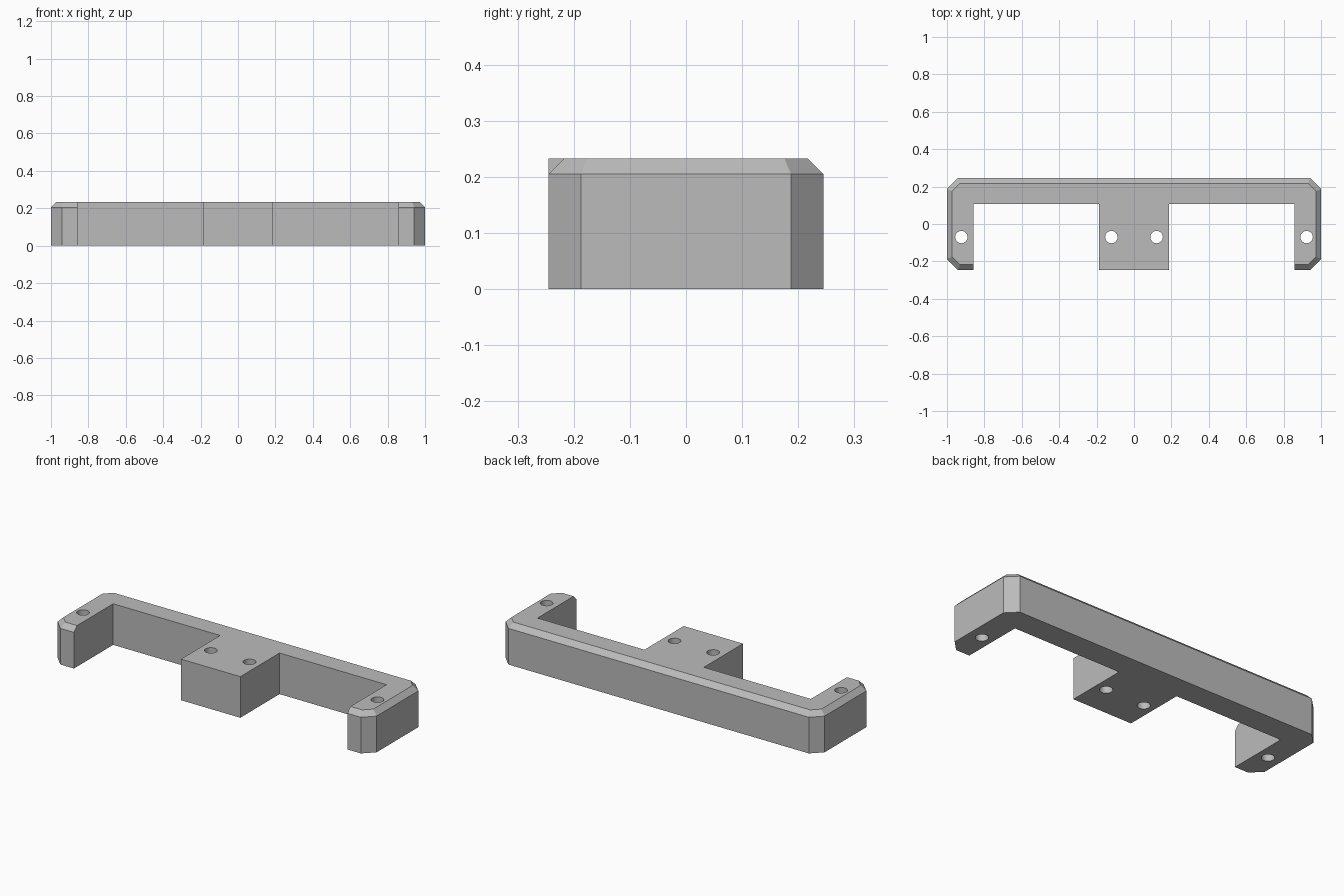
import bpy
import bmesh
from math import tan, pi

if "Cube" in bpy.data.objects:
    bpy.data.objects.remove(bpy.data.objects["Cube"])

# Main sizes
HALF_W, HALF_D, HEIGHT = 1.0, 0.245, 0.233
CORNER, BEVEL = 0.058, 0.028
ARM_IN, BAR_FRONT, TAB_HALF = 0.857, 0.106, 0.186
HOLE_R, HOLE_Y = 0.033, -0.07

grey = bpy.data.materials.new("plain grey")
grey.use_nodes = True
colour = (0.5, 0.5, 0.5, 1)
grey.diffuse_color = colour
grey.node_tree.nodes["Principled BSDF"].inputs["Base Color"].default_value = colour


def make_object(name, bm):
    bmesh.ops.recalc_face_normals(bm, faces=bm.faces)
    mesh = bpy.data.meshes.new(name)
    bm.to_mesh(mesh)
    bm.free()
    mesh.materials.append(grey)
    obj = bpy.data.objects.new(name, mesh)
    bpy.context.collection.objects.link(obj)
    return obj


def box(name, x0, x1, y0, y1, z0, z1):
    bm = bmesh.new()
    bmesh.ops.create_cube(bm, size=1)
    for v in bm.verts:
        v.co = ((x0 + x1) / 2 + v.co.x * (x1 - x0),
                (y0 + y1) / 2 + v.co.y * (y1 - y0),
                (z0 + z1) / 2 + v.co.z * (z1 - z0))
    return make_object(name, bm)


def octagon(inset):
    """Rectangle with cut corners, moved inward by an even distance."""
    w, d = HALF_W - inset, HALF_D - inset
    slide = inset * tan(pi / 8)
    a, b = HALF_W - CORNER - slide, HALF_D - CORNER - slide
    quarter = [(w, b), (a, d)]
    half = quarter + [(-x, y) for x, y in reversed(quarter)]
    return half + [(-x, -y) for x, y in half]


def apply_boolean(target, tool, operation):
    mod = target.modifiers.new(operation.lower(), 'BOOLEAN')
    mod.operation = operation
    mod.solver = 'EXACT'
    mod.object = tool
    bpy.context.view_layer.objects.active = target
    bpy.ops.object.modifier_apply(modifier=mod.name)
    bpy.data.objects.remove(tool)


# Bracket body: cut-corner block with a sloped top rim
bm = bmesh.new()
rings = [[bm.verts.new((x, y, z)) for x, y in octagon(inset)]
         for inset, z in ((0, 0), (0, HEIGHT - BEVEL), (BEVEL, HEIGHT))]
bm.faces.new(rings[0])
bm.faces.new(rings[-1])
for low, high in zip(rings, rings[1:]):
    for i in range(len(low)):
        j = (i + 1) % len(low)
        bm.faces.new((low[i], low[j], high[j], high[i]))
bracket = make_object("bracket", bm)

# Opening between the two arms
apply_boolean(bracket, box("opening_cutter", -ARM_IN, ARM_IN, -1, BAR_FRONT, -1, 1),
              'DIFFERENCE')

# Square centre tab
apply_boolean(bracket, box("centre_tab", -TAB_HALF, TAB_HALF, -HALF_D, BAR_FRONT + 0.05,
                           0, HEIGHT), 'UNION')

# Screw holes through the arms and the tab
for x in (-0.923, -0.121, 0.121, 0.923):
    bm = bmesh.new()
    bmesh.ops.create_cone(bm, cap_ends=True, segments=32, radius1=HOLE_R,
                          radius2=HOLE_R, depth=1)
    bmesh.ops.translate(bm, verts=bm.verts, vec=(x, HOLE_Y, HEIGHT / 2))
    apply_boolean(bracket, make_object("hole_cutter", bm), 'DIFFERENCE')

# Smooth hole walls, crisp edges elsewhere
bpy.ops.object.select_all(action='DESELECT')
bracket.select_set(True)
bpy.context.view_layer.objects.active = bracket
bpy.ops.object.shade_smooth_by_angle(angle=pi / 9)
